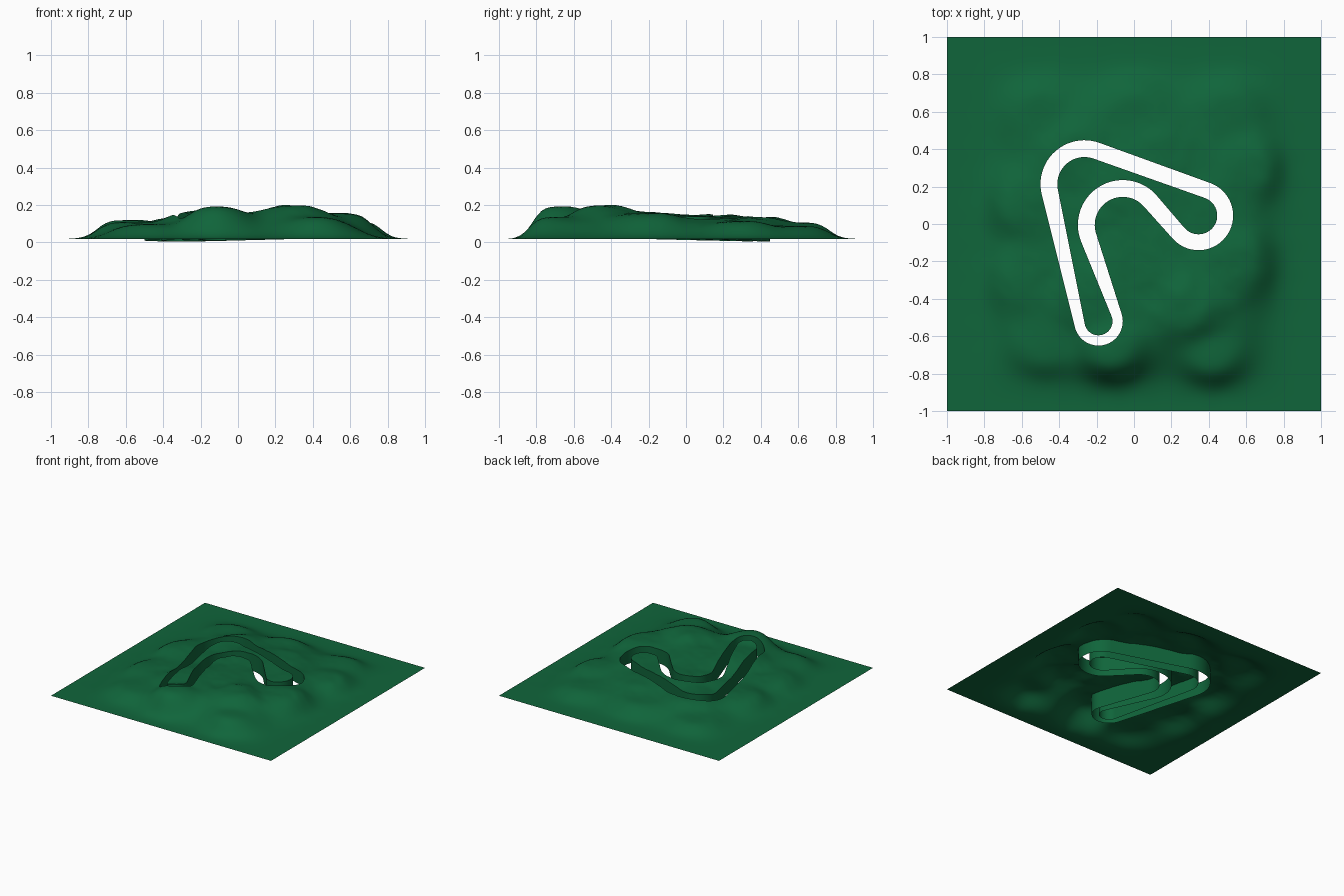
import bpy, math
from mathutils import Vector, noise, geometry

cube = bpy.data.objects.get("Cube")
if cube:
    bpy.data.objects.remove(cube)

green = bpy.data.materials.new("grass_green")
colour = (0.005, 0.13, 0.043, 1)
green.diffuse_color = colour
green.use_nodes = True
green.node_tree.nodes["Principled BSDF"].inputs["Base Color"].default_value = colour

BASE = 0.018
# Hill heights above the base: x, y, height
HILLS = [(-.12, -.69, .18), (.3, -.45, .18), (-.2, -.4, .15), (.1, -.2, .145),
         (.55, -.2, .14), (.35, .05, .12), (-.05, .15, .13), (-.3, .4, .12),
         (.1, .35, .12), (-.6, .1, .10), (-.6, -.3, .09), (.62, .3, .1),
         (0, .62, .09), (.42, -.72, .12), (-.48, -.65, .08), (-.5, .6, .07), (.5, .62, .07)]
RIM = []
for i in range(13):
    t = -0.96 + 0.16 * i
    RIM += [(t, -.98, 0), (t, .95, 0), (-.96, t, 0), (.95, t, 0)]


def height(x, y):
    """Blend the hill heights, then roughen the upper ground."""
    total = weight = 0
    for px, py, h in HILLS + RIM:
        w = 1 / ((x - px) ** 2 + (y - py) ** 2 + 0.008) ** 2
        total += w * h
        weight += w
    edge = max(0, min(1, (1 - max(abs(x), abs(y))) / 0.12))
    h = total / weight * edge * edge * (3 - 2 * edge)
    rough = noise.fractal(Vector((x * 5, y * 5, 0.3)), 1.0, 2.0, 4)
    return BASE + h * (1 + 0.07 * rough * min(1, max(0, (y + 0.85) * 2)))


def belt(circles, step=0.09):
    """Closed loop tangent to circles; a negative radius turns the other way."""
    n = len(circles)
    leave = []
    for i in range(n):
        (ax, ay, ar), (bx, by, br) = circles[i], circles[(i + 1) % n]
        dx, dy = bx - ax, by - ay
        leave.append(math.atan2(dy, dx) + math.acos((ar - br) / math.hypot(dx, dy)))
    points = []
    for i, (cx, cy, r) in enumerate(circles):
        start, sign = leave[i - 1], (-1 if r > 0 else 1)
        sweep = (sign * (leave[i] - start)) % math.tau
        count = max(3, int(sweep / step))
        for k in range(count + 1):
            a = start + sign * sweep * k / count
            points.append((cx + r * math.cos(a), cy + r * math.sin(a)))
    # Split the straights so that they follow the ground
    loop = []
    for (ax, ay), (bx, by) in zip(points, points[1:] + points[:1]):
        parts = max(1, round(math.hypot(bx - ax, by - ay) / 0.025))
        loop += [(ax + (bx - ax) * k / parts, ay + (by - ay) * k / parts) for k in range(parts)]
    return loop


def inside(x, y, loop):
    hit = False
    for (ax, ay), (bx, by) in zip(loop, loop[1:] + loop[:1]):
        if (ay > y) != (by > y) and x < ax + (y - ay) / (by - ay) * (bx - ax):
            hit = not hit
    return hit


def add_mesh(name, verts, faces):
    mesh = bpy.data.meshes.new(name)
    mesh.from_pydata(verts, [], faces)
    mesh.materials.append(green)
    obj = bpy.data.objects.new(name, mesh)
    bpy.context.collection.objects.link(obj)
    bpy.ops.object.select_all(action='DESELECT')
    obj.select_set(True)
    bpy.context.view_layer.objects.active = obj
    bpy.ops.object.shade_smooth_by_angle(angle=math.radians(40))
    return obj


# The two edges of the winding circuit slot
CENTRES = [(-.265, .213), (.345, .045), (-.06, -.005), (-.19, -.52)]
outer = belt([c + (r,) for c, r in zip(CENTRES, (.235, .185, -.15, .13))])
inner = belt([c + (r,) for c, r in zip(CENTRES, (.145, .1, -.24, .075))])

# Ground sheet: a grid triangulated around the slot edges
N = 88
coords, edges = [], []
for loop in (outer, inner):
    s = len(coords)
    coords += [Vector(p) for p in loop]
    edges += [(s + k, s + (k + 1) % len(loop)) for k in range(len(loop))]
edge_points = list(coords)
for i in range(N + 1):
    for j in range(N + 1):
        p = Vector((-1 + 2 * i / N, -1 + 2 * j / N))
        if max(abs(p.x), abs(p.y)) > 0.7 or all((p - q).length > 0.009 for q in edge_points):
            coords.append(p)
flat, _, tris, *_ = geometry.delaunay_2d_cdt(coords, edges, [], 0, 1e-5)


def on_ground(face):
    c = sum((flat[k] for k in face), Vector((0, 0))) / len(face)
    if max(abs(c.x), abs(c.y)) > 0.7:
        return True
    return not inside(c.x, c.y, outer) or inside(c.x, c.y, inner)


add_mesh("terrain", [(p.x, p.y, height(p.x, p.y)) for p in flat],
         [f for f in tris if on_ground(f)])


# Retaining walls hang from the slot edges down to a gently sloping foot
def wall(name, loop, flip):
    n = len(loop)
    foot = [(x, y, 0.003 + 0.025 * math.hypot(x + .3, y - .4)) for x, y in loop]
    top = [(x, y, height(x, y)) for x, y in loop]
    faces = [(k, (k + 1) % n, n + (k + 1) % n, n + k) for k in range(n)]
    add_mesh(name, foot + top, [f[::-1] for f in faces] if flip else faces)


wall("outer_slot_wall", outer, False)
wall("inner_slot_wall", inner, True)
